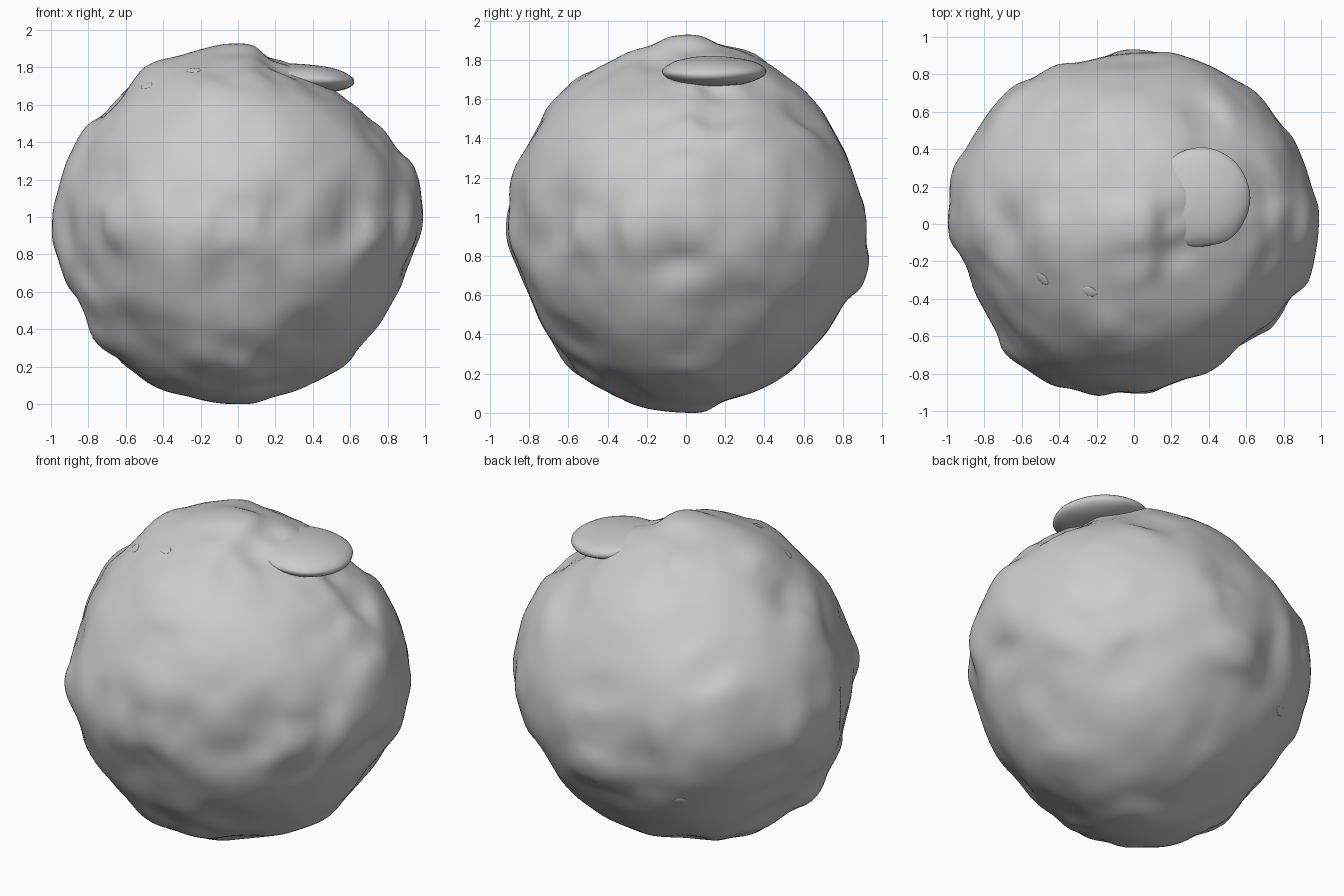
import bpy
import bmesh
import math
from mathutils import Vector, noise

cube = bpy.data.objects.get("Cube")
if cube:
    bpy.data.objects.remove(cube, do_unlink=True)

CENTRE = Vector((0, 0, 0.96))
X, Y, Z = Vector((1, 0, 0)), Vector((0, 1, 0)), Vector((0, 0, 1))

# One plain rock colour
stone = bpy.data.materials.new("stone grey")
stone.use_nodes = True
stone.diffuse_color = (0.6, 0.6, 0.6, 1)
stone.node_tree.nodes["Principled BSDF"].inputs["Base Color"].default_value = stone.diffuse_color


def make_object(name, bm):
    mesh = bpy.data.meshes.new(name)
    bm.to_mesh(mesh)
    bm.free()
    for face in mesh.polygons:
        face.use_smooth = True
    mesh.materials.append(stone)
    obj = bpy.data.objects.new(name, mesh)
    bpy.context.collection.objects.link(obj)
    return obj


def tilted_plane(azimuth, elevation):
    """Right and up axes of a plane facing the given compass direction."""
    a, e = math.radians(azimuth), math.radians(elevation)
    right = Vector((math.cos(a), math.sin(a), 0))
    facing = Vector((math.sin(a), -math.cos(a), 0))
    return right, Z * math.cos(e) - facing * math.sin(e)


# Cross-section planes through the boulder
front, side, level = (X, Z), (Y, Z), (X, Y)
front_oblique = tilted_plane(35, 25)
back_oblique = tilted_plane(215, 25)
under_oblique = tilted_plane(145, -25)

# Percentage radii, evenly spaced anticlockwise round each cross-section
profiles = [
    (front, [99, 100, 94, 90, 86, 89, 97, 96, 98, 93, 97, 98,
             100, 98, 94, 96, 98, 96, 96, 94, 94, 92, 93, 94]),
    (side, [90, 89, 89, 91, 90, 93, 97, 93, 91, 93, 90, 92,
            91, 88, 89, 90, 95, 96, 96, 92, 91, 90, 90, 96]),
    (level, [100, 97, 97, 96, 94, 94, 93, 91, 95, 98, 98, 101,
             99, 92, 92, 98, 97, 95, 90, 86, 88, 85, 92, 99]),
    (front_oblique, [95, 94, 93, 88, 90, 94, 96, 96, 95, 94, 92, 91,
                     93, 92, 94, 93, 96, 94, 90, 93, 95, 91, 92, 94]),
    (back_oblique, [93, 91, 93, 92, 94, 92, 88, 86, 87, 88, 95, 96,
                    94, 94, 90, 92, 92, 93, 91, 95, 98, 100, 96, 92]),
    (under_oblique, [98, 98, 93, 90, 91, 90, 91, 91, 90, 90, 93, 93,
                     89, 89, 89, 87, 90, 94, 97, 99, 95, 91, 93, 96]),
]
samples = []
for (right, up), percentages in profiles:
    for i, percent in enumerate(percentages):
        angle = math.tau * i / len(percentages)
        samples.append((right * math.cos(angle) + up * math.sin(angle), percent / 100))

# Hump beside the slab, and the lower ground around it
for point in ((0.25, 0.18, 0.87), (0.5, 0.12, 0.67), (0.24, -0.14, 0.8),
              (0.4, 0.35, 0.7)):
    v = Vector(point)
    samples.append((v.normalized(), v.length))

# Knobs and hollows, placed across and up on the side facing each plane
knobs = [(front, -0.58, 0.19), (front, 0.72, -0.03), (front, 0.2, -0.06),
         (side, 0.3, -0.2), (front_oblique, -0.14, -0.25), (front_oblique, 0.29, -0.42)]
hollows = [(front, 0.5, -0.1), (front, -0.07, -0.34), (front, -0.58, -0.53),
           (front, -0.28, 0.1), (side, -0.1, -0.2), (side, 0.15, -0.45),
           (front_oblique, -0.31, -0.67), (front_oblique, 0.4, 0.18),
           (back_oblique, 0.57, 0.44), (back_oblique, -0.28, -0.64),
           (under_oblique, -0.77, 0.1), (under_oblique, 0.75, 0.1)]
features = []
for group, height in ((knobs, 0.015), (hollows, -0.022)):
    for (right, up), across, rise in group:
        depth = math.sqrt(0.86 - across ** 2 - rise ** 2)
        spot = right * across + up * rise + right.cross(up) * depth
        features.append((spot.normalized(), height))


def radius(direction):
    # A faint pull towards the mean keeps the gaps between profiles in check
    weight = 60
    total = weight * 0.91
    for d, r in samples:
        w = 1 / ((d - direction).length_squared + 0.008) ** 2
        total += w * r
        weight += w
    lump = noise.noise(direction * 5) * 0.008
    for d, height in features:
        lump += height * math.exp(-(d - direction).length_squared / 0.02)
    return total / weight + lump


# Boulder
bm = bmesh.new()
bmesh.ops.create_icosphere(bm, subdivisions=6, radius=1)
for v in bm.verts:
    direction = v.co.normalized()
    v.co = CENTRE + direction * radius(direction)
boulder = make_object("boulder", bm)


# Rounded slab and small flakes lodged in the surface
def add_pebble(name, position, size, rotation):
    bm = bmesh.new()
    bmesh.ops.create_uvsphere(bm, u_segments=48, v_segments=24, radius=1)
    for v in bm.verts:
        v.co += v.co * noise.noise(v.co * 1.5) * 0.05
    pebble = make_object(name, bm)
    pebble.location = position
    pebble.scale = size
    pebble.rotation_euler = rotation


add_pebble("flat_slab", (0.355, 0.14, 1.742), (0.275, 0.262, 0.075), (0, math.radians(4), 0))

flakes = {"left_flake": (-0.5, -0.3, 0.76), "right_flake": (-0.23, -0.35, 0.8),
          "back_flake": (-0.46, 0.71, -0.39)}
for name, aim in flakes.items():
    hit, spot, normal, _ = boulder.ray_cast(CENTRE, Vector(aim).normalized())
    add_pebble(name, spot, (0.04, 0.025, 0.005), normal.to_track_quat("Z", "Y").to_euler())
